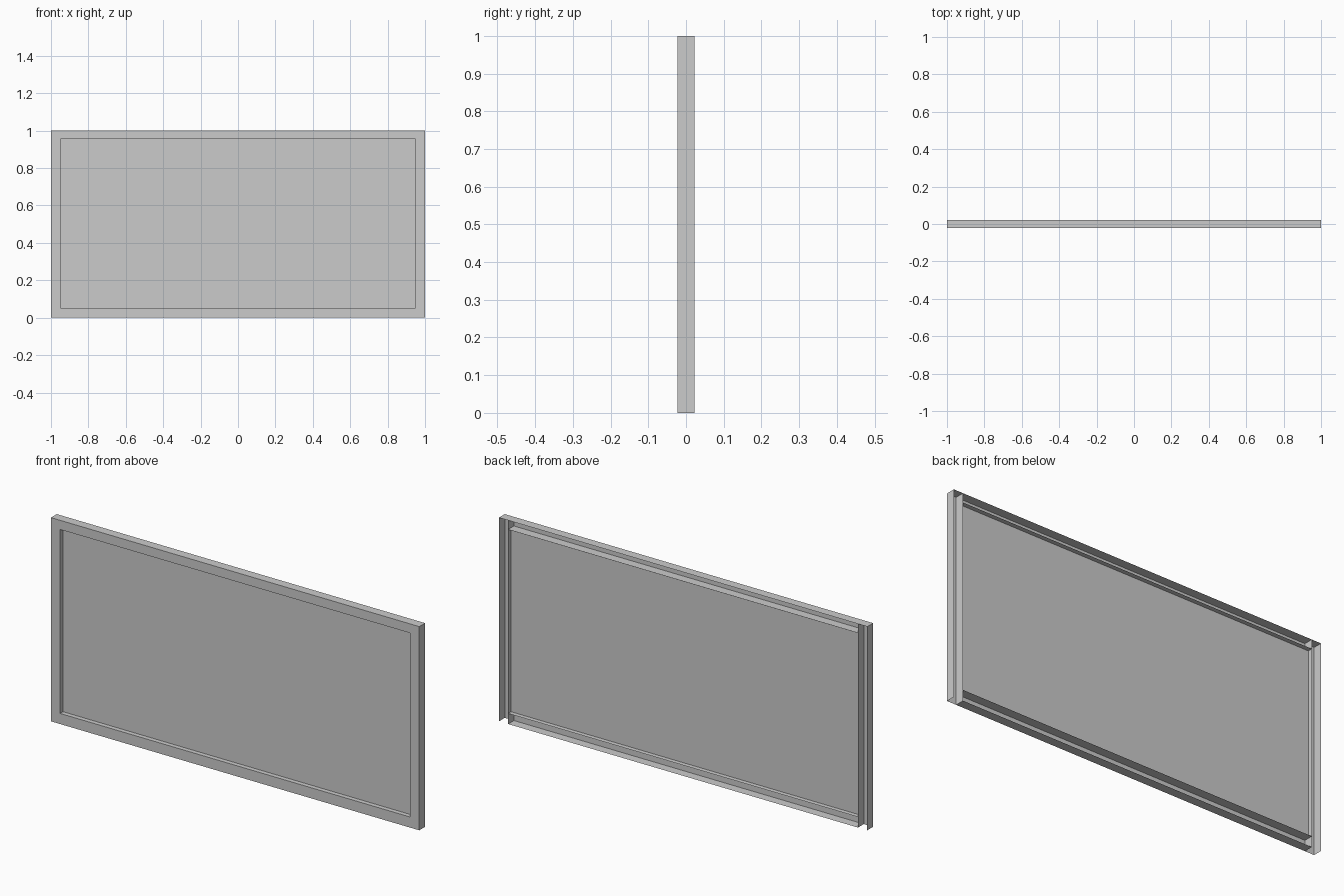
import bpy, bmesh

if "Cube" in bpy.data.objects:
    bpy.data.objects.remove(bpy.data.objects["Cube"])

W, H, D = 1.0, 1.0, 0.0225           # half width, height, half depth
IX, Z0, Z1 = 0.95, 0.052, 0.955      # inner opening


def quad(bm, a, b):
    """Axis-aligned sheet between opposite corners (flat on one axis)."""
    flat = next(i for i in range(3) if abs(a[i] - b[i]) < 1e-9)
    u, v = [i for i in range(3) if i != flat]
    verts = []
    for cu, cv in ((a[u], a[v]), (b[u], a[v]), (b[u], b[v]), (a[u], b[v])):
        p = [0, 0, 0]
        p[flat], p[u], p[v] = a[flat], cu, cv
        verts.append(bm.verts.new(p))
    bm.faces.new(verts)


def sheets(name, quads, mirror=False):
    """Thin sheet-metal part made of flat faces."""
    bm = bmesh.new()
    for a, b in quads:
        quad(bm, a, b)
    bmesh.ops.remove_doubles(bm, verts=bm.verts, dist=1e-5)
    bmesh.ops.recalc_face_normals(bm, faces=bm.faces)
    me = bpy.data.meshes.new(name)
    bm.to_mesh(me)
    bm.free()
    ob = bpy.data.objects.new(name, me)
    bpy.context.collection.objects.link(ob)
    if mirror:
        mod = ob.modifiers.new("mirror", 'MIRROR')
        mod.use_mirror_merge = False
    return ob


# recessed centre panel
sheets("panel", [((-IX, 0, Z0), (IX, 0, Z1))])

# side channels, open at the back and at the bottom
sheets("side_channel", [
    ((IX, -D, 0), (W, -D, H)),
    ((W, -D, 0), (W, D, H)),
    ((IX, -D, 0), (IX, D, H)),
], mirror=True)

# top channel: front face, inner lip, and full-width top wall
sheets("top_channel", [
    ((-IX, -D, Z1), (IX, -D, H)),
    ((-IX, -D, Z1), (IX, D, Z1)),
    ((-W, -D, H), (W, D, H)),
])

# bottom channel, fitted between the side channels
sheets("bottom_channel", [
    ((-IX, -D, 0), (IX, -D, Z0)),
    ((-IX, -D, Z0), (IX, D, Z0)),
    ((-IX, -D, 0), (IX, D, 0)),
])
